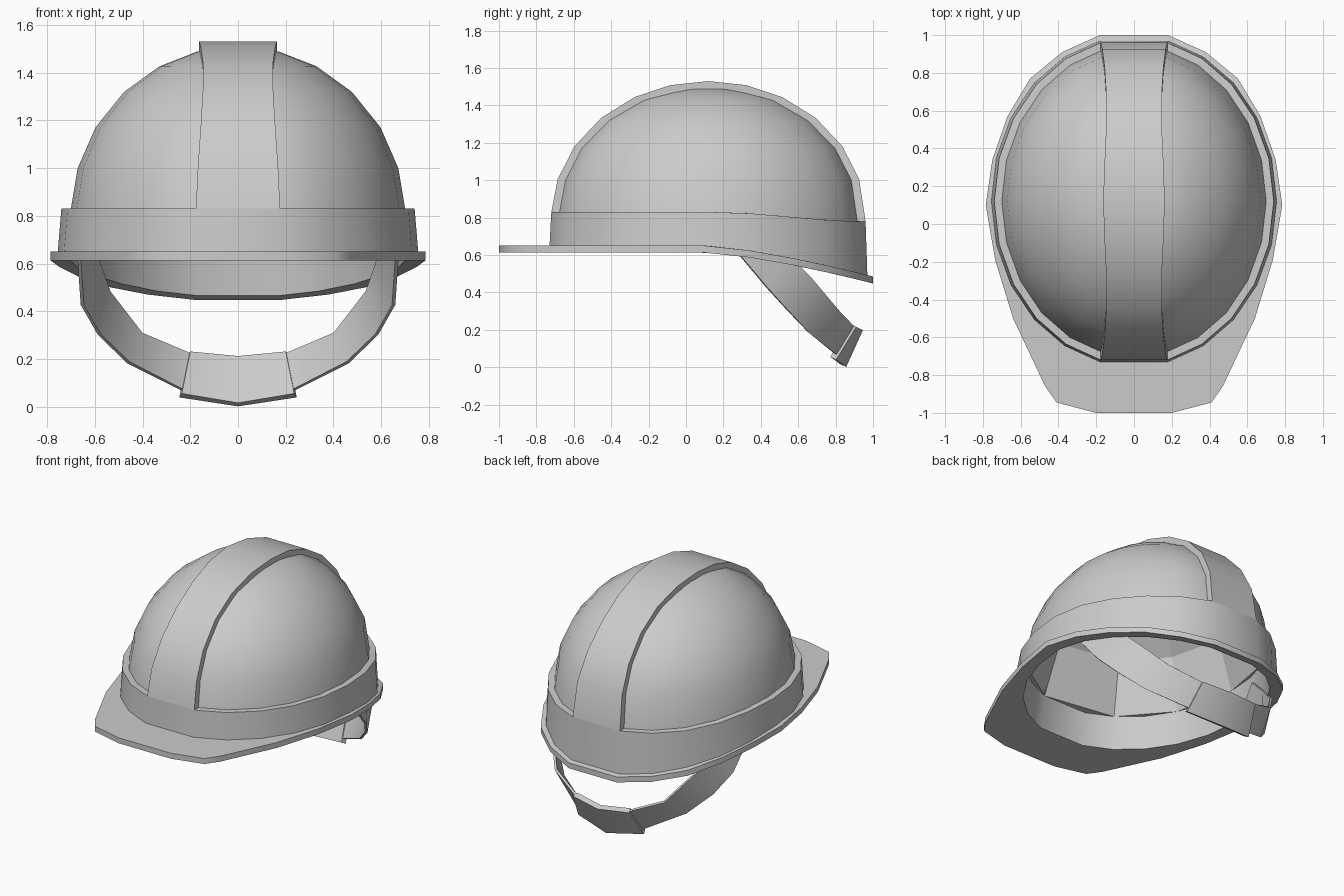
import bpy, bmesh, math
from mathutils import Vector

cube = bpy.data.objects.get("Cube")
if cube:
    bpy.data.objects.remove(cube)

grey = bpy.data.materials.new("plain_grey")
grey.use_nodes = True
grey.diffuse_color = (0.6, 0.6, 0.6, 1)
grey.node_tree.nodes["Principled BSDF"].inputs["Base Color"].default_value = (0.6, 0.6, 0.6, 1)

CY, CZ = 0.12, 0.80                                   # centre of the dome
ANGLES = [math.radians(13.8 + 15.24 * k) for k in range(11)]
LEVELS = [math.radians(a) for a in (16.4, 31.5, 47, 62, 76)]


def finish(bm, name, sharp_angle=30):
    bmesh.ops.remove_doubles(bm, verts=bm.verts, dist=0.0005)
    bmesh.ops.recalc_face_normals(bm, faces=bm.faces)
    mesh = bpy.data.meshes.new(name)
    bm.to_mesh(mesh)
    bm.free()
    obj = bpy.data.objects.new(name, mesh)
    bpy.context.collection.objects.link(obj)
    mesh.materials.append(grey)
    bpy.ops.object.select_all(action='DESELECT')
    obj.select_set(True)
    bpy.context.view_layer.objects.active = obj
    bpy.ops.object.shade_smooth_by_angle(angle=math.radians(sharp_angle))


def loft(bm, rings, closed):
    rows = [[bm.verts.new(p) for p in ring] for ring in rings]
    for a, b in zip(rows, rows[1:]):
        n = len(a)
        for i in range(n if closed else n - 1):
            j = (i + 1) % n
            bm.faces.new((a[i], a[j], b[j], b[i]))
    return rows


def brim_z(y):
    return 0.65 - 0.165 * max(0, (y - 0.1) / 0.9) ** 1.4


def band_z(y):
    t = min(1, max(0, (y - 0.15) / 0.8))
    return 0.83 - 0.05 * t * t * (3 - 2 * t)


def both_sides(half):
    return half + [(-x, y) for x, y in reversed(half)]


def oval(rx, ry, height):
    half = [(rx * math.sin(a), CY + ry * math.cos(a)) for a in ANGLES]
    return [(x, y, height(y)) for x, y in both_sides(half)]


def dome_rings(rx, ry, rz, levels):
    return [oval(rx * math.cos(e), ry * math.cos(e), lambda y: CZ + rz * math.sin(e))
            for e in levels]


# Shell: inner wall, brim, raised band and dome in one loft
brim_half = [(.18, 1.0), (.38, .91), (.55, .77), (.67, .57), (.75, .34), (.785, .1),
             (.735, -.19), (.64, -.5), (.47, -.86), (.41, -.945), (.2, -1.0)]
brim = both_sides(brim_half)
bm = bmesh.new()
rings = [oval(.68, .805, band_z),
         oval(.70, .835, lambda y: brim_z(y) - .037),
         [(x, y, brim_z(y) - .037) for x, y in brim],
         [(x, y, brim_z(y)) for x, y in brim],
         oval(.755, .875, brim_z),
         oval(.74, .865, band_z),
         oval(.70, .824, band_z)]
rings += dome_rings(.70, .824, .71, LEVELS)
rows = loft(bm, rings, True)
bm.faces.new(rows[-1])

# Centre ridge, flush with the band at both ends
widths = [.168, .156, .147, .147, .156]
front = [(w, CY - .84 * math.cos(e), CZ + .73 * math.sin(e)) for w, e in zip(widths, LEVELS)]
back = [(w, 2 * CY - y, z) for w, y, z in reversed(front)]
end_w, end_y = .74 * math.sin(ANGLES[0]), .865 * math.cos(ANGLES[0])
path = ([(end_w, CY - end_y, band_z(CY - end_y))] + front + [(.163, CY, CZ + .73)]
        + back + [(end_w, CY + end_y, band_z(CY + end_y))])
sections = []
for w, y, z in path:
    iy, iz = CY + (y - CY) * .91, CZ + (z - CZ) * .91
    sections.append([(-w, iy, iz), (-w, y, z), (w, y, z), (w, iy, iz)])
loft(bm, sections, False)
finish(bm, "helmet_shell", 50)

# Faceted lining under the dome, on every second corner of the shell
bm = bmesh.new()
base = oval(.68, .805, band_z)
rings = [base] + dome_rings(.68, .805, .685, LEVELS[1::2] + LEVELS[-1:])
rows = loft(bm, [ring[::2] for ring in rings], True)
bm.faces.new(rows[-1])
for i, corner in enumerate(base[1::2]):               # ledge out to the inner wall
    bm.faces.new((rows[0][i], bm.verts.new(corner), rows[0][(i + 1) % len(rows[0])]))
finish(bm, "dome_lining", 10)


def strip(name, lower, upper, thickness):
    """Flat band between two edge paths, mirrored to the other side."""
    axis = Vector((0, .45, .6))
    rings = []
    for a, b in zip(map(Vector, lower), map(Vector, upper)):
        out = (a + b) / 2 - axis
        width = (b - a).normalized()
        out = (out - width * out.dot(width)).normalized() * thickness
        rings.append([a, b, b + out, a + out])
    rings += [[Vector((-p.x, p.y, p.z)) for p in r] for r in reversed(rings) if r[0].x > 0]
    bm = bmesh.new()
    rows = loft(bm, rings, True)
    bm.faces.new(rows[0])
    bm.faces.new(rows[-1])
    finish(bm, name)


# Chin strap and the cup plate around its middle
strip("chin_strap",
      [(.66, .25, .64), (.645, .43, .425), (.575, .54, .305), (.455, .65, .19), (.222, .797, .07), (0, .845, .04)],
      [(.61, .40, .74), (.575, .545, .6), (.535, .66, .485), (.40, .81, .31), (.198, .887, .225), (0, .917, .2)],
      .015)
strip("chin_cup",
      [(.235, .772, .056), (0, .824, .017)],
      [(.20, .88, .232), (0, .913, .213)],
      .036)
